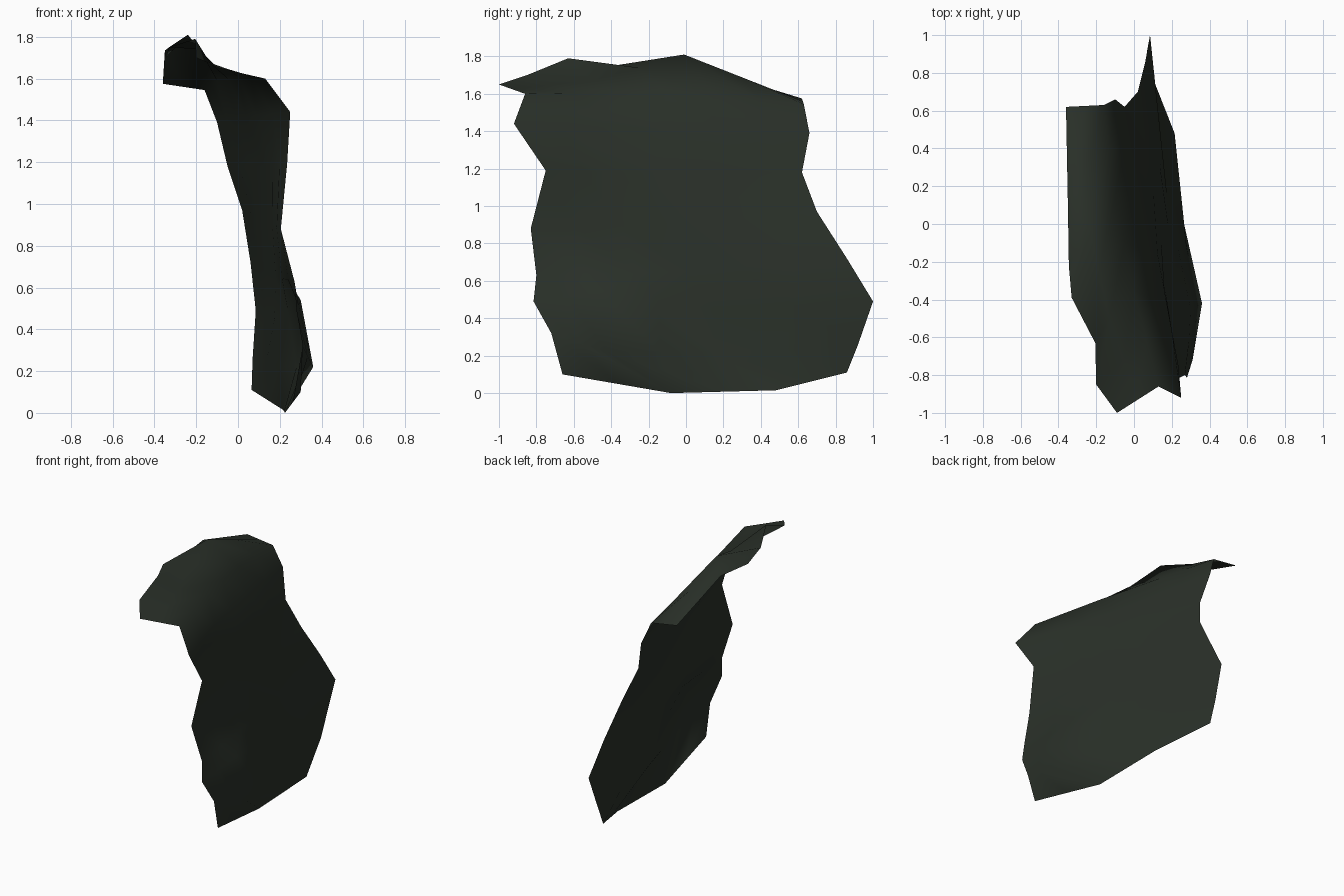
import bpy
from mathutils import Vector

COLS = 7

# Rows of the sheet from the top lip down to the hem; each runs front to back
ROWS = [
    # free edge of the overhanging lip
    [(-.09, -1, 1.65), (-.2, -.85, 1.70), (-.205, -.63, 1.79), (-.33, -.39, 1.75),
     (-.345, -.22, 1.70), (-.35, .1, 1.735), (-.36, .62, 1.575)],
    # ridge of the lip
    [(.02, -.93, 1.625), (-.13, -.5, 1.67), (-.24, -.01, 1.81), (-.26, .625, 1.56)],
    # bend between lip and wall
    [(.13, -.86, 1.60), (.0, -.35, 1.61), (-.10, .15, 1.59), (-.16, .63, 1.545)],
    # wall
    [(.25, -.92, 1.44), (.09, -.4, 1.42), (-.01, .13, 1.41), (-.10, .66, 1.39)],
    [(.235, -.75, 1.19), (.125, -.16, 1.18), (-.05, .62, 1.18)],
    [(.205, -.83, .88), (.145, -.1, .90), (.02, .70, .97)],
    [(.27, -.80, .63), (.18, 0, .65), (.06, .86, .72)],
    [(.28, -.815, .49), (.30, -.45, .54), (.175, .15, .45), (.085, 1, .49)],
    [(.31, -.72, .32), (.36, -.42, .22), (.20, .15, .22), (.07, .92, .26)],
    # hem
    [(.30, -.66, .10), (.225, -.08, 0), (.215, .48, .015), (.065, .86, .11)],
]


def resample(points, count):
    """Spread count points evenly over the segments of a row."""
    out = []
    for k in range(count):
        t = k * (len(points) - 1) / (count - 1)
        i = min(int(t), len(points) - 2)
        out.append(Vector(points[i]).lerp(Vector(points[i + 1]), t - i))
    return out


# Loft the rows into one thin sheet
verts = [p for row in ROWS for p in resample(row, COLS)]
faces = []
for r in range(len(ROWS) - 1):
    for c in range(COLS - 1):
        a = r * COLS + c
        faces.append((a, a + COLS, a + COLS + 1, a + 1))

mesh = bpy.data.meshes.new("draped_sheet")
mesh.from_pydata(verts, [], faces)
mesh.update()
sheet = bpy.data.objects.new("draped_sheet", mesh)
bpy.context.collection.objects.link(sheet)

# Dark green-grey colour
mat = bpy.data.materials.new("dark_green_grey")
mat.diffuse_color = (0.023, 0.030, 0.022, 1)
mesh.materials.append(mat)

# Soft shading over the whole sheet
mesh.shade_smooth()
